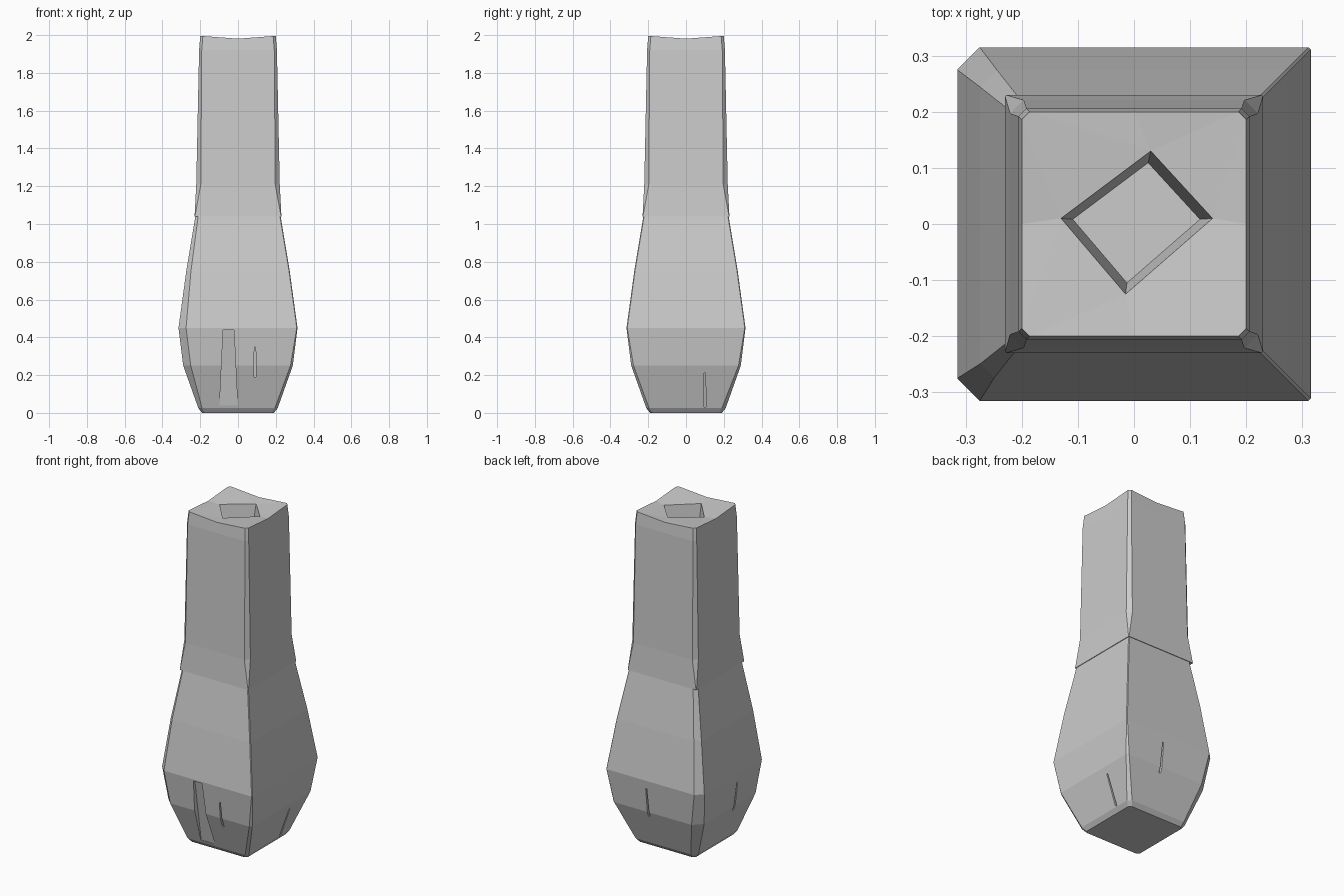
import bpy, bmesh
from mathutils import Vector

cube = bpy.data.objects.get("Cube")
if cube:
    bpy.data.objects.remove(cube, do_unlink=True)

grey = bpy.data.materials.new("matte_grey")
grey.use_nodes = True
GREY = (0.6, 0.6, 0.6, 1)
grey.diffuse_color = GREY
grey.node_tree.nodes["Principled BSDF"].inputs["Base Color"].default_value = GREY

SIGNS = [(1, -1), (1, 1), (-1, 1), (-1, -1)]  # corners, counter-clockwise


def finish(bm, name):
    bmesh.ops.remove_doubles(bm, verts=bm.verts, dist=0.0005)
    bmesh.ops.recalc_face_normals(bm, faces=bm.faces)
    mesh = bpy.data.meshes.new(name)
    bm.to_mesh(mesh)
    bm.free()
    mesh.materials.append(grey)
    obj = bpy.data.objects.new(name, mesh)
    bpy.context.collection.objects.link(obj)
    return obj


def ring(bm, z, half, cuts, mid_drop=0):
    """Square ring: each corner clipped by its own cut, then a mid-side point."""
    points = []
    for i, (sx, sy) in enumerate(SIGNS):
        nx, ny = SIGNS[(i + 1) % 4]
        cut = cuts[i]
        a = (sx * half, sy * (half - cut), z)
        b = (sx * (half - cut), sy * half, z)
        if sx != sy:
            a, b = b, a
        points += [a, b, ((sx + nx) * half / 2, (sy + ny) * half / 2, z - mid_drop)]
    return [bm.verts.new(p) for p in points]


def bridge(bm, low, high):
    n = len(low)
    for i in range(n):
        j = (i + 1) % n
        bm.faces.new((low[i], low[j], high[j], high[i]))


def loft(bm, levels):
    rings = [ring(bm, *level) for level in levels]
    for low, high in zip(rings, rings[1:]):
        bridge(bm, low, high)
    bm.faces.new(rings[0][::-1])
    return rings[-1]


# Bulbous lower body, with the two left-hand corners clipped
bm = bmesh.new()
sharp = [0.002] * 4
top = loft(bm, [
    (0.0, 0.19, [0.015] * 4),
    (0.025, 0.21, [0.015, 0.02, 0.03, 0.02]),
    (0.25, 0.29, [0.012, 0.012, 0.05, 0.04]),
    (0.45, 0.315, [0.004, 0.004, 0.04, 0.04]),
    (0.75, 0.274, [0.004, 0.004, 0.03, 0.025]),
    (1.04, 0.226, [0.004, 0.004, 0.02, 0.015]),
])
bm.faces.new(top)
body = finish(bm, "lower_body")

# Tapered upper column with clipped corners and a diamond socket in the top
bm = bmesh.new()
top = loft(bm, [
    (1.04, 0.23, sharp),
    (1.21, 0.221, [0.024] * 4),
    (1.92, 0.206, [0.014] * 4),
    (1.995, 0.2, [0.014] * 4, 0.014),
])
diamond = [(0.14, 0.01), (0.03, 0.13), (-0.13, 0.01), (-0.015, -0.125)]
rim = [bm.verts.new((x, y, 1.975)) for x, y in diamond]
floor = [bm.verts.new((x * 0.84, y * 0.84, 1.86)) for x, y in diamond]
for i in range(4):
    k = 3 * i + 2                                   # mid-side point facing rim i
    outer = [top[(k + s) % 12] for s in range(4)]
    here, there = rim[i], rim[(i + 1) % 4]
    bm.faces.new((outer[0], outer[1], here))
    bm.faces.new((outer[1], outer[2], there, here))
    bm.faces.new((outer[2], outer[3], there))
bridge(bm, rim, floor)
bm.faces.new(floor)
finish(bm, "upper_column")


# Narrow wedge grooves around the bulb
def groove(name, normal, offset, width, base, tip, depth):
    n = Vector(normal)
    side = Vector((-n.y, n.x, 0))
    bm = bmesh.new()
    ends = []
    for z, half, w in ((base, 0.3 if base > 0.22 else 0.21 + base * 0.36, width),
                       (tip, 0.29 + (tip - 0.25) * 0.12, width * 0.6)):
        quad = []
        for d, s in ((-depth, -1), (-depth, 1), (0.15, 1), (0.15, -1)):
            quad.append(bm.verts.new(n * (half + d) + side * (offset + s * w / 2)
                                     + Vector((0, 0, z))))
        ends.append(quad)
    bridge(bm, *ends)
    bm.faces.new(ends[0])
    bm.faces.new(ends[1])
    cutter = finish(bm, name)
    cutter.hide_render = True
    cutter.hide_set(True)
    cutter.display_type = 'WIRE'
    mod = body.modifiers.new(name, 'BOOLEAN')
    mod.operation = 'DIFFERENCE'
    mod.solver = 'EXACT'
    mod.object = cutter


groove("front_wide_groove_cutter", (0, -1, 0), -0.05, 0.095, 0.04, 0.44, 0.012)
groove("front_slit_cutter", (0, -1, 0), 0.09, 0.012, 0.19, 0.35, 0.02)
groove("right_slit_cutter", (1, 0, 0), 0.1, 0.012, 0.03, 0.21, 0.02)
groove("back_slit_cutter", (0, 1, 0), -0.05, 0.012, 0.22, 0.4, 0.02)
groove("left_slit_cutter", (-1, 0, 0), 0.05, 0.012, 0.22, 0.4, 0.02)
